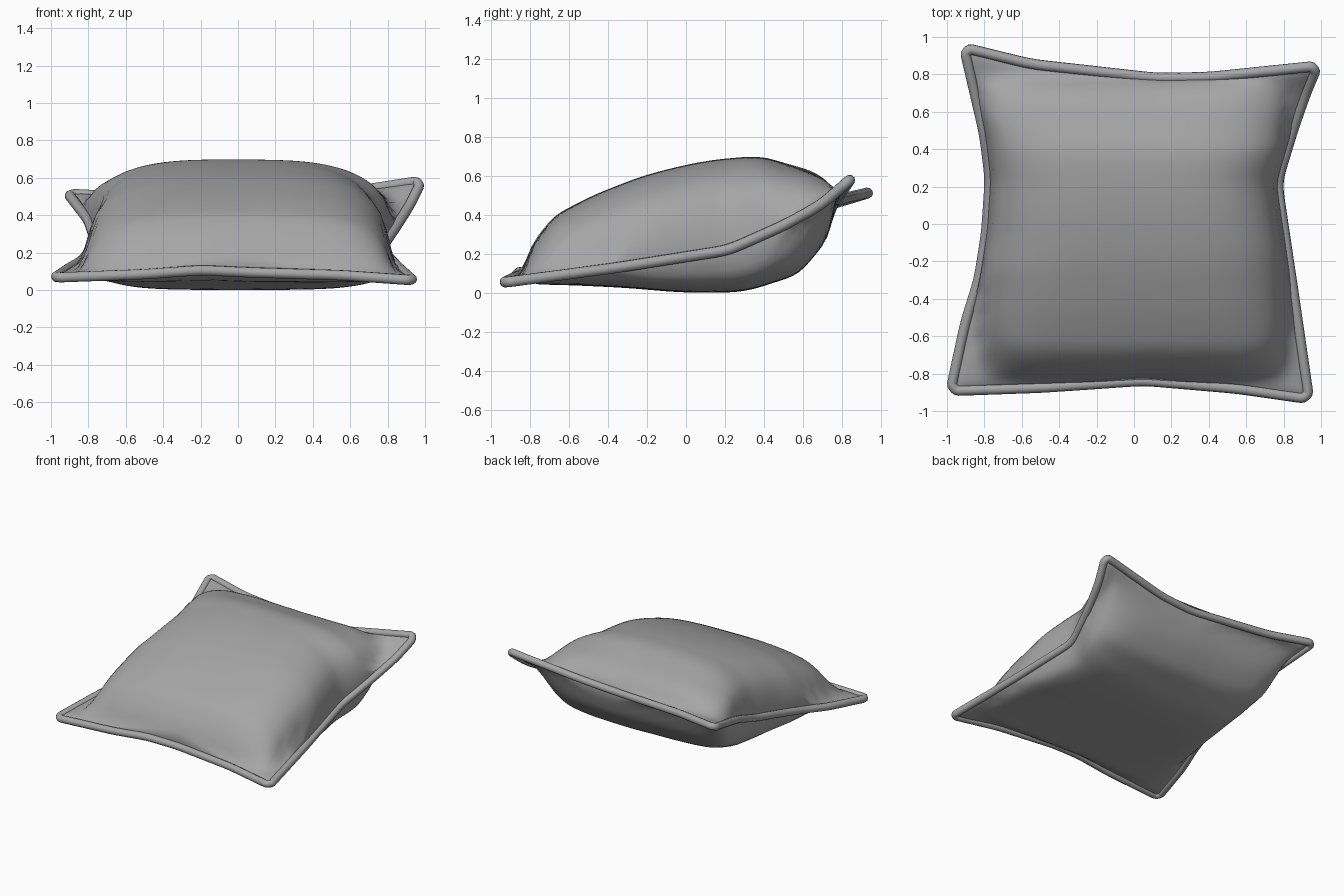
import bpy, bmesh
from mathutils import Vector

if "Cube" in bpy.data.objects:
    bpy.data.objects.remove(bpy.data.objects["Cube"])

N = 56  # grid divisions per side
FL, FR = (-.980, -.892, .072), (.935, -.935, .058)
BL, BR = (-.908, .943, .52), (.982, .845, .59)

# Seam sides, left to right or front to back
front = [FL, (-.5, -.875, .09), (-.2, -.855, .112), (.05, -.837, .10), (.55, -.88, .085), FR]
back = [BL, (-.55, .855, .5), (.12, .78, .48), (.4, .785, .5), BR]
left = [FL, (-.90, -.52, .125), (-.83, -.3, .165), (-.79, -.05, .22),
        (-.77, .24, .29), (-.80, .48, .38), BL]
right = [FR, (.85, -.35, .135), (.765, .22, .225), (.85, .5, .35), (.92, .7, .46), BR]

# Centre-line profiles (y, z) of the upper and lower panels
upper = [(-.84, .11), (-.8, .24), (-.68, .40), (-.47, .51), (-.2, .615), (.1, .685),
         (.38, .71), (.65, .625), (.74, .56), (.78, .485)]
lower = [(-.84, .1), (-.78, .055), (-.3, .03), (0, .004), (.3, .008), (.58, .1),
         (.73, .28), (.78, .485)]


def lerp_points(points, axis, c):
    """Point on a polyline at the given coordinate along one axis."""
    c = min(max(c, points[0][axis]), points[-1][axis])
    k = 0
    while k < len(points) - 2 and c > points[k + 1][axis]:
        k += 1
    a, b = Vector(points[k]), Vector(points[k + 1])
    return a.lerp(b, (c - a[axis]) / (b[axis] - a[axis]))


def sample_side(points, axis):
    """Evenly resample a seam side and ease its kinks."""
    a, b = points[0][axis], points[-1][axis]
    out = [lerp_points(points, axis, a + (b - a) * i / N) for i in range(N + 1)]
    for _ in range(3):
        out = [out[0]] + [(out[i - 1] + 2 * out[i] + out[i + 1]) / 4
                          for i in range(1, N)] + [out[-1]]
    return out


F, B = sample_side(front, 0), sample_side(back, 0)
L, R = sample_side(left, 1), sample_side(right, 1)


def seam_patch(i, j):
    """Surface spanning the four seam sides."""
    s, t = i / N, j / N
    p = F[i].lerp(B[i], t) + L[j].lerp(R[j], s)
    return p - F[0].lerp(F[N], s).lerp(B[0].lerp(B[N], s), t)


grid = {(i, j): seam_patch(i, j) for i in range(N + 1) for j in range(N + 1)}
# Round the four corners
for i, a in ((0, 1), (N, N - 1)):
    for j, b in ((0, 1), (N, N - 1)):
        grid[i, j] = grid[i, j].lerp((grid[a, j] + grid[i, b]) / 2, .9)


def panel_point(i, j, profile, power, root, up):
    """Lift a seam-patch point to a panel, leaving a flat flange at the corners."""
    v = 2 * j / N - 1
    p, mid = grid[i, j], grid[N // 2, j]
    soft = .11 * (1 - abs(v)) ** .7
    z = sum(lerp_points(profile, 1 - 1, p.y + k * soft)[1] for k in (-1, -.5, 0, .5, 1)) / 5
    target = z + (p.z - mid.z) * v ** 4
    reach = min(abs(L[j].x if p.x < 0 else R[j].x), .82)
    u = min(1, abs(p.x) / reach)
    c = min(1, max(0, (2 - u - abs(v) - .03) / .5))
    fill = (1 - u ** power) ** root * (1 - .06 * u * u) * c * (2 - c)
    return Vector((p.x, p.y, p.z + (target - p.z) * fill + .018 * up * (1 - fill)))


def edge(k):
    return k[0] in (0, N) or k[1] in (0, N)


# Grey fabric
fabric = bpy.data.materials.new("grey_fabric")
fabric.diffuse_color = (.38, .38, .38, 1)
fabric.use_nodes = True
fabric.node_tree.nodes["Principled BSDF"].inputs["Base Color"].default_value = fabric.diffuse_color

# Stuffed body: upper and lower panels share the seam
bm = bmesh.new()
rim = {k: bm.verts.new(p) for k, p in grid.items() if edge(k)}
for profile, power, root, up in ((upper, 4, .42, 1), (lower, 6, .36, -1)):
    vs = {k: rim[k] if edge(k) else bm.verts.new(panel_point(*k, profile, power, root, up))
          for k in grid}
    for i in range(N):
        for j in range(N):
            quad = [vs[i, j], vs[i + 1, j], vs[i + 1, j + 1], vs[i, j + 1]]
            bm.faces.new(quad if up > 0 else quad[::-1]).smooth = True
    inner = [v for k, v in vs.items() if not edge(k)]
    for _ in range(2):
        bmesh.ops.smooth_vert(bm, verts=inner, factor=.4, use_axis_z=True)
drop = min(v.co.z for v in bm.verts)
for v in bm.verts:
    v.co.z -= drop
mesh = bpy.data.meshes.new("cushion_body")
bm.to_mesh(mesh)
bm.free()
body = bpy.data.objects.new("cushion_body", mesh)
bpy.context.collection.objects.link(body)

# Piping around the seam, with corners cut smooth
loop = ([(i, 0) for i in range(N)] + [(N, j) for j in range(N)]
        + [(i, N) for i in range(N, 0, -1)] + [(0, j) for j in range(N, 0, -1)])
path = [grid[k] for k in loop]
path = [p.lerp(path[(n + 1) % len(path)], t) for n, p in enumerate(path) for t in (.25, .75)]
curve = bpy.data.curves.new("seam_piping", 'CURVE')
curve.dimensions = '3D'
curve.bevel_depth = .028
curve.bevel_resolution = 3
spline = curve.splines.new('POLY')
spline.points.add(len(path) - 1)
for pt, p in zip(spline.points, path):
    pt.co = (p.x, p.y, p.z - drop, 1)
spline.use_cyclic_u = True
spline.use_smooth = True
piping = bpy.data.objects.new("seam_piping", curve)
bpy.context.collection.objects.link(piping)

for ob in (body, piping):
    ob.data.materials.append(fabric)
